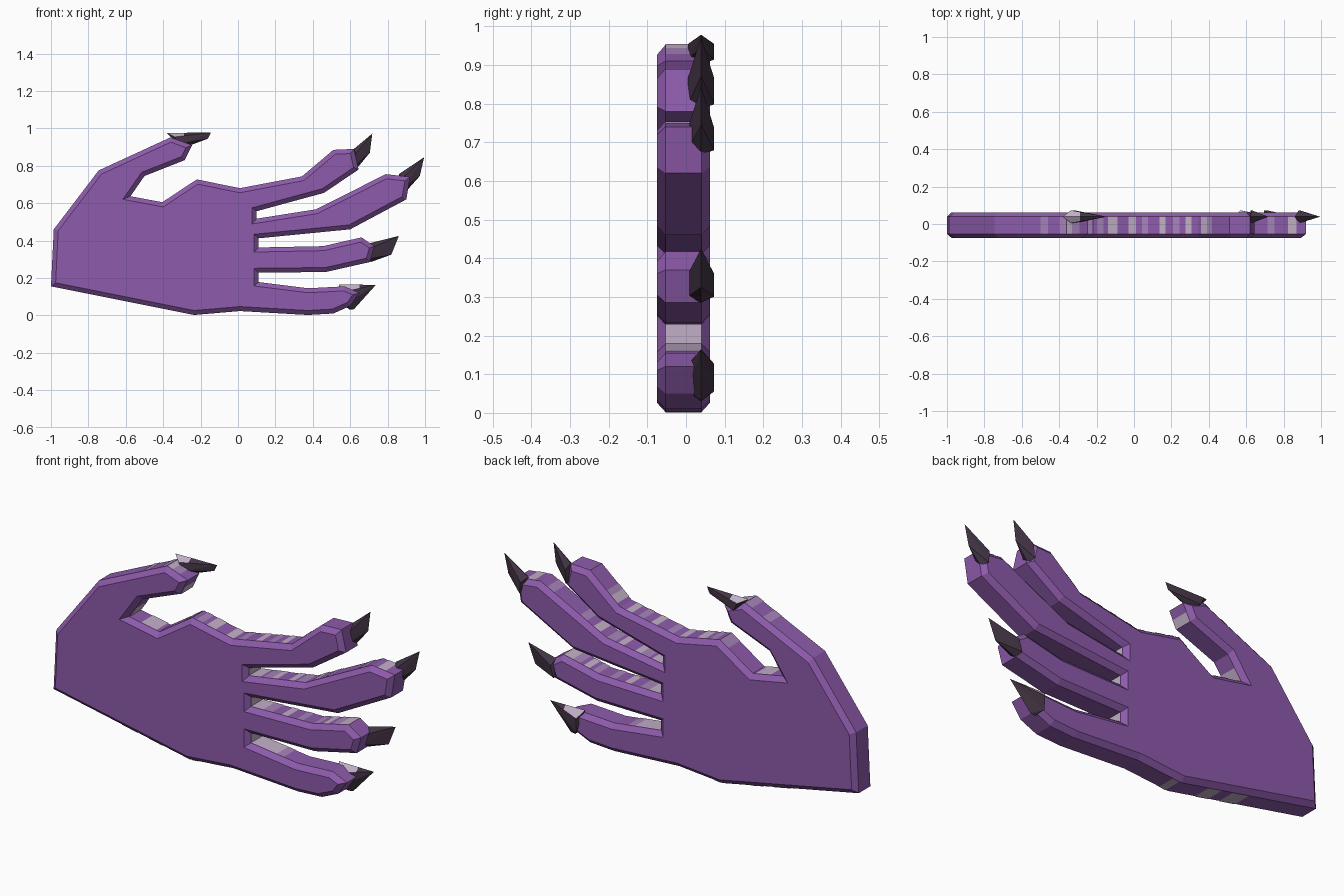
import bpy, bmesh
from mathutils import Vector

if "Cube" in bpy.data.objects:
    bpy.data.objects.remove(bpy.data.objects["Cube"])


def material(name, color):
    m = bpy.data.materials.new(name)
    m.diffuse_color = (*color, 1)
    m.use_nodes = True
    m.node_tree.nodes["Principled BSDF"].inputs["Base Color"].default_value = m.diffuse_color
    return m


def add_object(name, bm, *mats):
    me = bpy.data.meshes.new(name)
    bm.to_mesh(me)
    bm.free()
    for m in mats:
        me.materials.append(m)
    ob = bpy.data.objects.new(name, me)
    bpy.context.collection.objects.link(ob)
    return ob


purple = material("purple skin", (0.27, 0.105, 0.41))
dark = material("dark claw", (0.055, 0.034, 0.058))
pale = material("pale lilac patch", (0.54, 0.43, 0.57))
lilac = material("mid lilac patch", (0.38, 0.23, 0.48))

# Hand outline at its widest, as (x, z)
palm_and_thumb = [(0.01, 0.023), (-0.235, 0.002), (-1.0, 0.155), (-0.985, 0.46),
                  (-0.745, 0.775), (-0.36, 0.952), (-0.245, 0.91), (-0.285, 0.83),
                  (-0.5, 0.745), (-0.575, 0.637), (-0.405, 0.605), (-0.22, 0.727),
                  (0.01, 0.68)]
finger_1 = [(0.342, 0.743), (0.51, 0.885), (0.62, 0.89), (0.645, 0.78),
            (0.46, 0.655), (0.10, 0.557)]
finger_2 = [(0.10, 0.517), (0.417, 0.567), (0.79, 0.755), (0.92, 0.74),
            (0.90, 0.62), (0.60, 0.46), (0.11, 0.412)]
finger_3 = [(0.11, 0.363), (0.455, 0.37), (0.66, 0.417), (0.73, 0.37),
            (0.705, 0.285), (0.47, 0.232), (0.11, 0.228)]
finger_4 = [(0.11, 0.178), (0.375, 0.145), (0.57, 0.155), (0.65, 0.12),
            (0.60, 0.05), (0.51, 0.010), (0.375, 0.002)]
outline = palm_and_thumb + finger_1 + finger_2 + finger_3 + finger_4
n = len(outline)

# Hand slab with a bevelled rim on both faces
bm = bmesh.new()
front = [bm.verts.new((x, -0.053, z)) for x, z in outline]
back = [bm.verts.new((x, 0.04, z)) for x, z in outline]
for i in range(n):
    j = (i + 1) % n
    bm.faces.new((front[i], front[j], back[j], back[i]))
caps = [(bm.faces.new(front), -0.075), (bm.faces.new(back), 0.062)]
bmesh.ops.recalc_face_normals(bm, faces=bm.faces[:])
for cap, y in caps:
    bmesh.ops.inset_region(bm, faces=[cap], thickness=0.024, use_even_offset=True)
    for v in cap.verts:
        v.co.y = y
bmesh.ops.recalc_face_normals(bm, faces=bm.faces[:])
add_object("hand", bm, purple)


# Thin patches on the rim walls: outline edge -> (start, end) fractions
def rim_patches(name, spans_by_edge, mat):
    bm = bmesh.new()
    for i, spans in spans_by_edge.items():
        a, b = Vector(outline[i]), Vector(outline[(i + 1) % n])
        d = (b - a).normalized()
        out = Vector((-d.y, d.x)) * 0.002      # outline runs clockwise
        for s, e in spans:
            p, q = a.lerp(b, s) + out, a.lerp(b, e) + out
            bm.faces.new([bm.verts.new(c) for c in (
                (p.x, -0.053, p.y), (q.x, -0.053, q.y),
                (q.x, 0.04, q.y), (p.x, 0.04, p.y))])
    add_object(name, bm, mat)


rim_patches("pale_rim_patches", {
    0: [(0.8, 0.95)], 1: [(0.2, 0.3), (0.38, 0.5)], 5: [(0, 0.25)],
    6: [(0.5, 1)], 8: [(0.5, 1)], 9: [(0.4, 0.9)],
    11: [(0.35, 0.57), (0.83, 1)], 12: [(0.38, 0.48), (0.8, 0.9)],
    13: [(0.1, 0.3)], 18: [(0, 1)], 19: [(0, 0.2), (0.4, 0.5), (0.7, 0.8)],
    20: [(0.1, 0.2)], 21: [(0.25, 0.6)], 25: [(0, 1)],
    26: [(0, 0.2), (0.5, 0.6)], 27: [(0.3, 0.45), (0.75, 1)],
    32: [(0, 1)], 33: [(0, 0.55)]}, pale)
rim_patches("lilac_rim_patches", {
    4: [(0.64, 0.74), (0.9, 1)], 5: [(0.25, 0.6)], 10: [(0.75, 1)],
    11: [(0.1, 0.25)], 12: [(0.1, 0.2), (0.6, 0.7)], 13: [(0.3, 0.45)],
    19: [(0.25, 0.4), (0.85, 1)], 20: [(0.3, 0.4), (0.8, 0.9)],
    26: [(0.2, 0.35), (0.75, 0.85)], 27: [(0.05, 0.2), (0.55, 0.75)],
    33: [(0.55, 0.7)]}, lilac)


# Pointed claws: upper base, lower base, bulge on the underside, tip;
# upward faces left of pale_x are pale
def claw(name, upper, lower, bulge, tip, pale_x=None):
    yc, half = 0.039, 0.034
    bm = bmesh.new()
    for x, z in (upper, lower, bulge, tip):
        bm.verts.new((x, yc, z))
    a, b, t = Vector(upper), Vector(lower), Vector(tip)
    for f, g in ((0.3, 0.06), (0.75, -0.08)):
        p = a.lerp(b, f).lerp(t, g)
        for s in (-1, 1):
            bm.verts.new((p.x, yc + s * half, p.y))
    bmesh.ops.convex_hull(bm, input=bm.verts[:])
    inner = [v for v in bm.verts if not v.link_faces]
    bmesh.ops.delete(bm, geom=inner, context='VERTS')
    bmesh.ops.recalc_face_normals(bm, faces=bm.faces[:])
    if pale_x is not None:
        bmesh.ops.bisect_plane(bm, geom=bm.verts[:] + bm.edges[:] + bm.faces[:],
                               plane_co=(pale_x, 0, 0), plane_no=(1, 0, 0))
        for f in bm.faces:
            f.normal_update()
            if f.normal.z > 0.3 and f.calc_center_median().x < pale_x:
                f.material_index = 1
    add_object(name, bm, dark, pale)


claw("thumb_claw", (-0.38, 0.975), (-0.28, 0.90), (-0.16, 0.945), (-0.145, 0.978), -0.29)
claw("first_finger_claw", (0.62, 0.89), (0.635, 0.785), (0.705, 0.87), (0.718, 0.972))
claw("second_finger_claw", (0.86, 0.755), (0.905, 0.67), (0.972, 0.745), (0.995, 0.845))
claw("third_finger_claw", (0.70, 0.385), (0.71, 0.285), (0.82, 0.325), (0.86, 0.425))
claw("fourth_finger_claw", (0.54, 0.165), (0.595, 0.03), (0.62, 0.033), (0.737, 0.163), 0.65)
